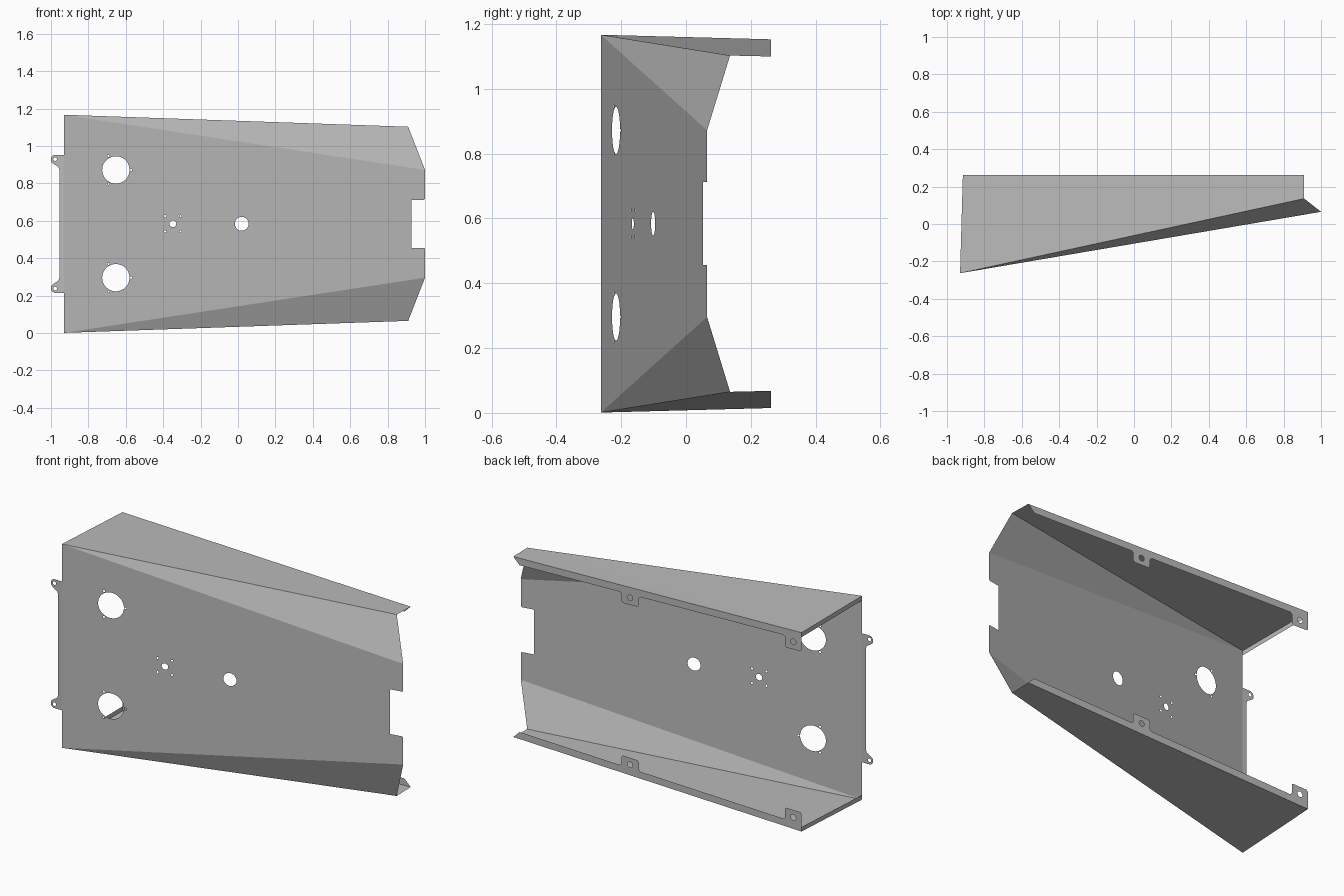
import bpy, bmesh, math
from mathutils import Vector

cube = bpy.data.objects.get("Cube")
if cube:
    bpy.data.objects.remove(cube)

HEIGHT = 1.168
FRONT, BACK = -0.263, 0.262
MID = HEIGHT / 2

grey = bpy.data.materials.new("plain grey metal")
grey.use_nodes = True
grey.diffuse_color = (0.5, 0.5, 0.5, 1)
grey.node_tree.nodes["Principled BSDF"].inputs["Base Color"].default_value = (0.5, 0.5, 0.5, 1)


def circle(cx, cz, r, n=32):
    return [(cx + r * math.cos(2 * math.pi * i / n), cz + r * math.sin(2 * math.pi * i / n))
            for i in range(n)]


def flip(points):
    """Mirror points between the top and bottom halves."""
    return [(*p[:-1], HEIGHT - p[-1]) for p in points]


def sheet(name, loops, facing):
    """Thin flat plate: first loop is the outline, the others are holes."""
    bm = bmesh.new()
    edges = []
    for loop in loops:
        verts = [bm.verts.new(p) for p in loop]
        edges += [bm.edges.new((a, b)) for a, b in zip(verts, verts[1:] + verts[:1])]
    facing = Vector(facing)
    bmesh.ops.triangle_fill(bm, edges=edges, use_beauty=True, use_dissolve=False, normal=facing)
    bm.normal_update()
    bmesh.ops.reverse_faces(bm, faces=[f for f in bm.faces if f.normal.dot(facing) < 0])
    mesh = bpy.data.meshes.new(name)
    bm.to_mesh(mesh)
    bm.free()
    mesh.materials.append(grey)
    obj = bpy.data.objects.new(name, mesh)
    bpy.context.collection.objects.link(obj)


def pair(name, loops, facing):
    """Build a plate on the top edge and its mirror on the bottom edge."""
    sheet("top_" + name, loops, facing)
    x, y, z = facing
    sheet("bottom_" + name, [flip(loop) for loop in loops], (x, y, -z))


# Slanted front panel with end notch
def on_panel(points):
    return [(x, FRONT + (x + 0.93) * 0.17, z) for x, z in points]


upper = [(-0.93, 1.167), (1.0, 0.872), (1.0, 0.717), (0.995, 0.712), (0.927, 0.712)]
outline = upper + flip(upper)[::-1]

# Panel holes: two large ones with screw holes, a small cluster, and a single one
holes = []
for cz, side in ((0.872, 1), (HEIGHT - 0.872, -1)):
    holes.append(circle(-0.653, cz, 0.073, 48))
    for dx, dz in ((-0.04, 0.074), (0.082, 0), (-0.04, -0.074)):
        holes.append(circle(-0.653 + dx, cz + dz, 0.006, 12))
holes.append(circle(-0.348, MID, 0.018))
holes += [circle(-0.348 + dx, MID + dz, 0.006, 12) for dx in (-0.041, 0.041) for dz in (-0.041, 0.041)]
holes.append(circle(0.02, MID, 0.037))
sheet("front_panel", [on_panel(p) for p in [outline] + holes], (0.17, -1, 0))

# Corner facets between the panel and the flanges
corner, tip = (-0.93, FRONT, 1.167), (0.91, 0.136, 1.103)
pair("corner_facet", [[corner, tip, on_panel([(1.0, 0.872)])[0]]], (0.2, -1, 0.3))

# Flanges running to the back
flange_end, flange_back = (0.91, BACK, 1.1), (-0.915, BACK, 1.153)
pair("flange", [[corner, tip, flange_end, flange_back]], (0, 0, 1))

# Narrow return along the wide end of each flange
pair("end_return", [[corner, flange_back, (-0.915, BACK, 1.127), (-0.93, FRONT, 1.141)]], (-1, 0, 0))


# Back lips with two drilled tabs each
def edge_z(x):
    return 1.153 - 0.029 * (x + 0.915)


def on_lip(points):
    return [(x, BACK, edge_z(x) - depth) for x, depth in points]


lip = [(-0.915, 0), (-0.915, 0.1), (-0.907, 0.108), (-0.818, 0.108), (-0.81, 0.1), (-0.81, 0.05),
       (-0.8, 0.04), (0.105, 0.04), (0.115, 0.05), (0.115, 0.09), (0.125, 0.1), (0.215, 0.1),
       (0.225, 0.09), (0.225, 0.05), (0.235, 0.04), (0.87, 0.04), (0.91, 0)]
tab_holes = [circle(-0.863, 0.065, 0.016, 20), circle(0.17, 0.06, 0.016, 20)]
pair("back_lip", [on_lip(p) for p in [lip] + tab_holes], (0, 1, 0))

# Mounting strip with a rounded ear at each end
ear = [(-0.93, 0.953), (-0.972, 0.953)]
ear += [(-0.976 + 0.025 * math.cos(a), 0.928 + 0.025 * math.sin(a))
        for a in (math.radians(100 + 15 * i) for i in range(10))]
ear += [(-0.96, 0.888), (-0.955, 0.872)]
ear_hole = circle(-0.978, 0.93, 0.01, 20)
strip = [ear + flip(ear)[::-1], ear_hole, flip(ear_hole)]
sheet("mounting_strip", [[(x, FRONT, z) for x, z in p] for p in strip], (0, -1, 0))
